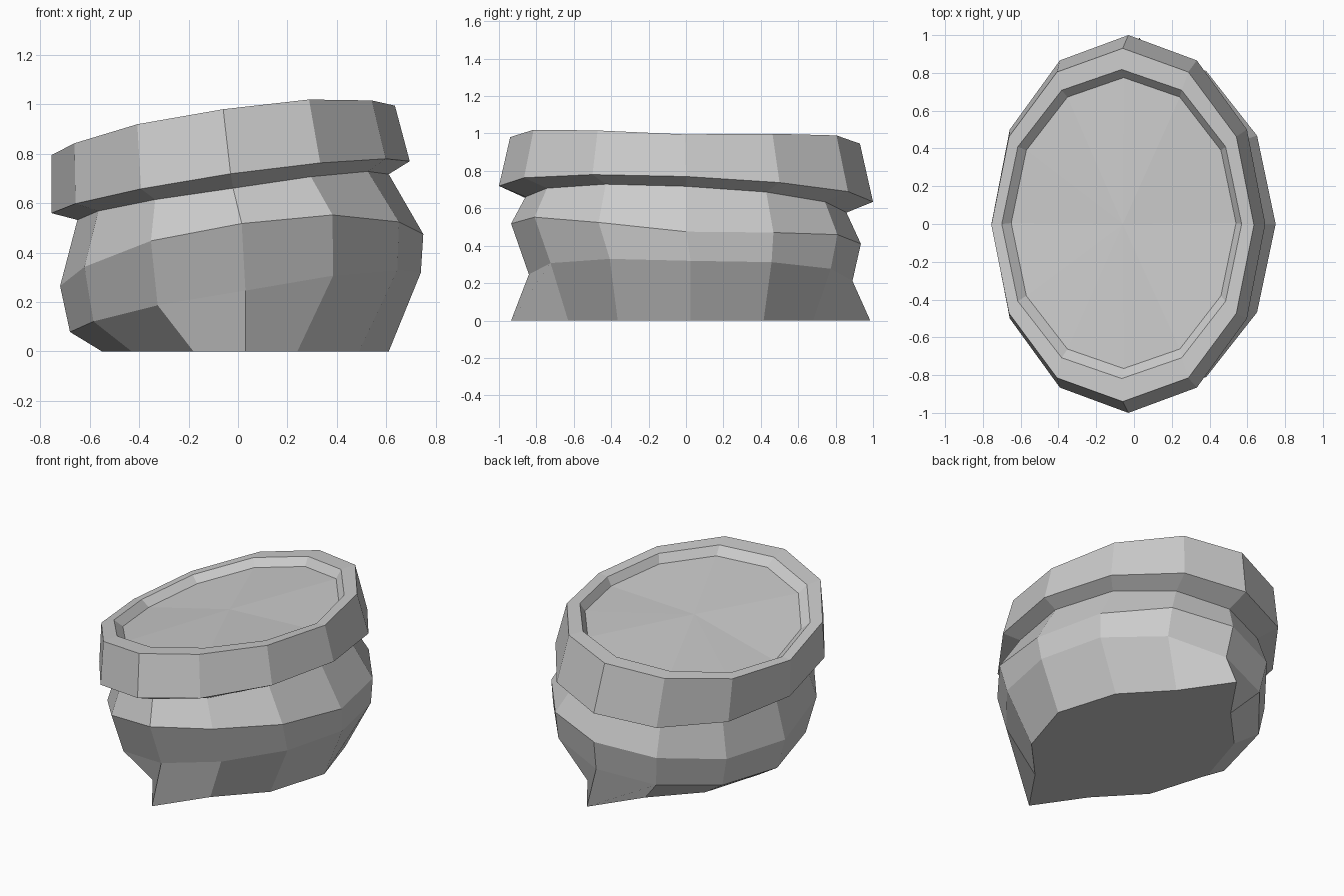
import bpy, bmesh
from math import sin, cos, tau

if "Cube" in bpy.data.objects:
    bpy.data.objects.remove(bpy.data.objects["Cube"])

SIDES = 12


def ring(cx, cy, rx, ry, z, tilt_x, tilt_y, saddle=0.0, bump=0.0):
    """Elliptical ring, tilted along x and y and bent into a slight saddle."""
    pts = []
    for i in range(SIDES):
        t = tau * i / SIDES
        h = z + tilt_x * cos(t) + tilt_y * sin(t) + saddle * cos(2 * t) + bump * abs(sin(2 * t))
        pts.append((cx + rx * cos(t), cy + ry * sin(t), h))
    return pts


def foot_ring():
    """Ground outline mirrored from one quarter; pointed at front and back."""
    q = [(0.58, 0.0), (0.46, 0.39), (0.21, 0.655), (0.0, 0.96)]
    half = q + [(-x, y) for x, y in q[2::-1]]
    full = half + [(x, -y) for x, y in half[-2:0:-1]]
    return [(0.03 + x, 0.025 + y, 0.0) for x, y in full]


def build(name, rings, cap_bottom=False, centre=None):
    bm = bmesh.new()
    loops = [[bm.verts.new(p) for p in r] for r in rings]
    for a, b in zip(loops, loops[1:]):
        for i in range(SIDES):
            j = (i + 1) % SIDES
            bm.faces.new((a[i], a[j], b[j], b[i]))
    if cap_bottom:
        bm.faces.new(loops[0][::-1])
    if centre:
        c = bm.verts.new(centre)
        for i in range(SIDES):
            bm.faces.new((loops[-1][i], loops[-1][(i + 1) % SIDES], c))
    me = bpy.data.meshes.new(name)
    bm.to_mesh(me)
    bm.free()
    ob = bpy.data.objects.new(name, me)
    bpy.context.collection.objects.link(ob)
    return ob


# Shared seam between the bulging body and the overhanging rim
neck = ring(-0.02, 0.0, 0.63, 0.858, 0.622, 0.0925, -0.042, 0.003, 0.005)

# Bulging body
build("body", [
    foot_ring(),
    ring(0.03, 0.025, 0.71, 0.865, 0.214, 0.12, -0.0175, -0.015, 0.012),
    ring(0.015, 0.0, 0.735, 0.935, 0.417, 0.105, -0.054, -0.047, 0.015),
    neck,
], cap_bottom=True)

# Overhanging tilted rim with a shallow recessed top
build("rim_and_top", [
    neck,
    ring(-0.03, 0.0, 0.725, 1.0, 0.671, 0.105, -0.0425, -0.006),
    ring(-0.06, -0.005, 0.695, 0.935, 0.929, 0.1, -0.0175, -0.034, 0.01),
    ring(-0.065, 0.0, 0.635, 0.818, 0.929, 0.092, -0.015, -0.032, 0.01),
    ring(-0.055, 0.005, 0.595, 0.77, 0.882, 0.086, -0.014, -0.03, 0.01),
], centre=(-0.06, 0.0, 0.912))
